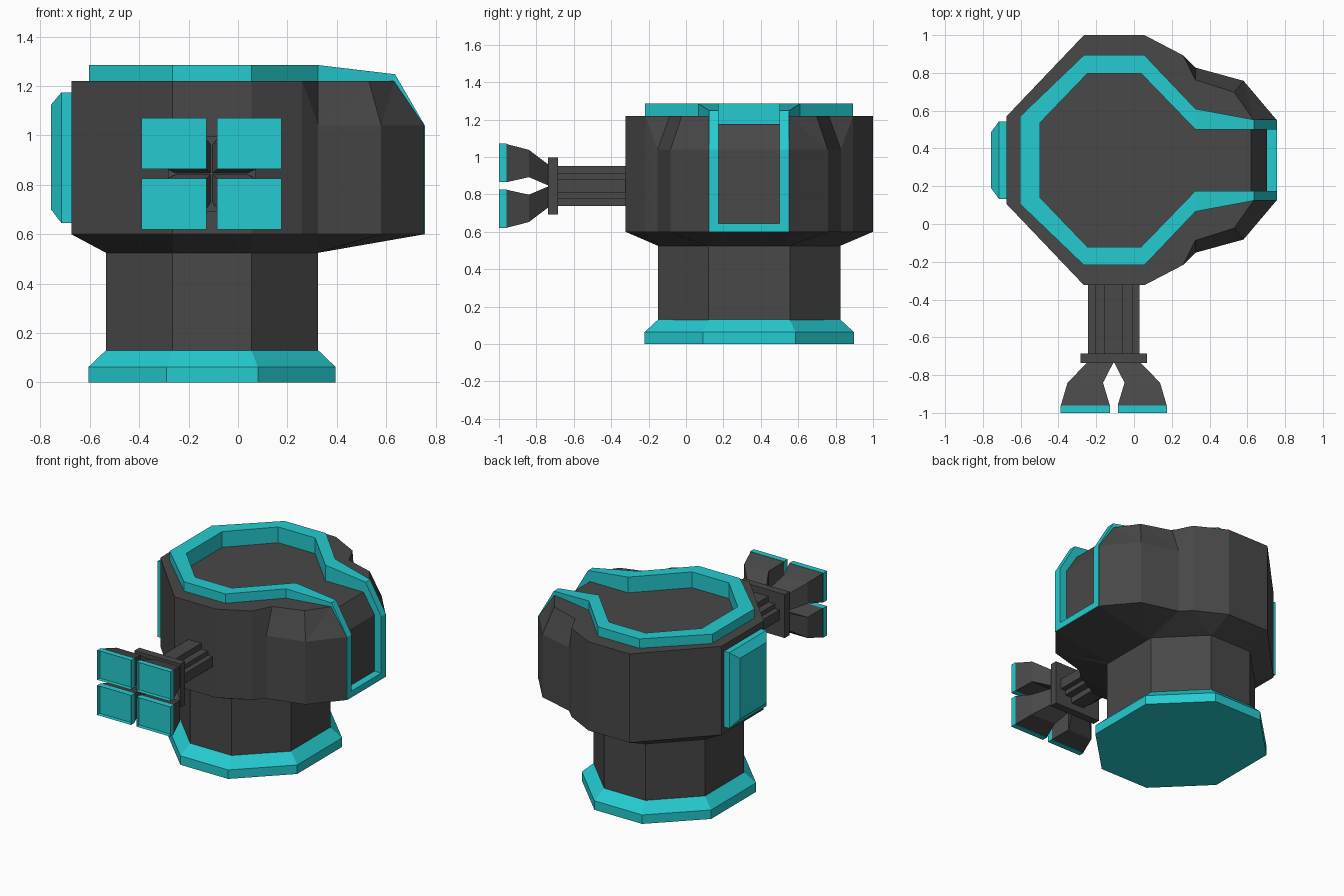
import bpy, bmesh

if "Cube" in bpy.data.objects:
    bpy.data.objects.remove(bpy.data.objects["Cube"])

CY = 0.338          # symmetry plane of turret (y)
GX, GZ = -0.107, 0.845   # gun axis


def material(name, rgb):
    m = bpy.data.materials.new(name)
    m.diffuse_color = (*rgb, 1)
    m.use_nodes = True
    m.node_tree.nodes["Principled BSDF"].inputs["Base Color"].default_value = m.diffuse_color
    return m


DARK = material("charcoal", (0.066, 0.065, 0.066))
TEAL = material("teal", (0.018, 0.60, 0.63))


def loft(name, rings, mats, loop=False, tri=False, rule=None, edit=None):
    """Skin a list of equal-length rings; cap the ends unless looped."""
    bm = bmesh.new()
    vs = [[bm.verts.new(p) for p in r] for r in rings]
    n = len(rings[0])
    pairs = list(zip(vs, vs[1:])) + ([(vs[-1], vs[0])] if loop else [])
    sides = [bm.faces.new((a[i], a[(i + 1) % n], b[(i + 1) % n], b[i]))
             for a, b in pairs for i in range(n)]
    if not loop:
        bm.faces.new(vs[0])
        end = bm.faces.new(vs[-1])
        if edit:
            edit(bm, end)
    if tri:
        bmesh.ops.triangulate(bm, faces=sides, quad_method='SHORT_EDGE')
    bmesh.ops.recalc_face_normals(bm, faces=bm.faces[:])
    if rule:
        for f in bm.faces:
            f.material_index = rule(f.calc_center_median())
    me = bpy.data.meshes.new(name)
    bm.to_mesh(me)
    bm.free()
    for m in mats:
        me.materials.append(m)
    ob = bpy.data.objects.new(name, me)
    bpy.context.collection.objects.link(ob)
    return ob


def sym(half, z):
    """Half outline of (x, distance from symmetry plane), mirrored to a ring."""
    return ([(x, CY - d, z) for x, d in half] +
            [(x, CY + d, z) for x, d in reversed(half)])


# base skirt
oct_base = [(-0.605, 0.248), (-0.29, 0.56), (0.08, 0.56), (0.395, 0.248)]
oct_col = [(-0.535, 0.216), (-0.265, 0.488), (0.055, 0.488), (0.325, 0.216)]
loft("base_skirt", [sym(oct_base, 0), sym(oct_base, 0.063), sym(oct_col, 0.13)], [TEAL])

# column and turret housing
col = oct_col[:3] + [(0.145, 0.398), (0.235, 0.308), (0.325, 0.218), (0.325, 0.19)]
hull = [(-0.675, 0.232), (-0.265, 0.662), (0.055, 0.662), (0.26, 0.555),
        (0.325, 0.49), (0.58, 0.42), (0.755, 0.213)]
top = hull[:4] + [(0.325, 0.425), (0.53, 0.36), (0.633, 0.213)]
housing = loft("turret_housing",
               [sym(col, 0.125), sym(col, 0.525), sym(hull, 0.6),
                sym(hull, 1.04), sym(top, 1.22)], [DARK], tri=True)

# cutters for the sunken deck and the recessed nose panel
deck = [(-0.507, 0.203), (-0.25, 0.465), (0.042, 0.465), (0.327, 0.167), (0.8, 0.166)]
nose = [(0.62, 1.1745), (0.705, 1.04), (0.705, 0.64), (0.8, 0.64), (0.8, 1.4), (0.62, 1.4)]
cutters = [loft("deck_cutter", [sym(deck, 1.175), sym(deck, 1.45)], [DARK]),
           loft("nose_cutter", [[(x, CY + s * 0.165, z) for x, z in nose]
                                for s in (-1, 1)], [DARK])]
bpy.context.view_layer.objects.active = housing
for c in cutters:
    mod = housing.modifiers.new("cut", 'BOOLEAN')
    mod.operation = 'DIFFERENCE'
    mod.solver = 'EXACT'
    mod.object = c
    bpy.ops.object.modifier_apply(modifier=mod.name)
for c in cutters:
    bpy.data.objects.remove(c, do_unlink=True)

# teal trim: one closed strip round the deck, down the nose and across its foot
trim = [((xo, do, z), (xi, di, z), (xi, di, 1.165), (xo, do, 1.165))
        for xo, do, xi, di, z in
        [(-0.603, 0.232, -0.498, 0.198, 1.285), (-0.265, 0.556, -0.247, 0.459, 1.285),
         (0.055, 0.556, 0.038, 0.459, 1.285), (0.325, 0.272, 0.325, 0.163, 1.285)]]
for xo, xi, zo, zi, zbo, zbi in [(0.636, 0.612, 1.248, 1.248, 1.165, 1.165),
                                 (0.757, 0.70, 1.04, 1.04, 1.02, 1.02),
                                 (0.757, 0.70, 0.6, 0.645, 0.6, 0.645)]:
    trim.append(((xo, 0.214, zo), (xo, 0.163, zi), (xi, 0.163, zbi), (xi, 0.214, zbo)))
rings = ([[(x, CY - d, z) for x, d, z in s] for s in trim] +
         [[(x, CY + d, z) for x, d, z in s] for s in reversed(trim)])
loft("deck_and_nose_trim", rings, [TEAL], loop=True)


def rect_x(x, hy, z0, z1):
    return [(x, CY - hy, z0), (x, CY + hy, z0), (x, CY + hy, z1), (x, CY - hy, z1)]


# bevelled plate on the left side
loft("side_plate", [rect_x(-0.66, 0.205, 0.645, 1.175), rect_x(-0.715, 0.205, 0.645, 1.175),
                    rect_x(-0.757, 0.148, 0.70, 1.125)], [TEAL])

# gun barrel with stepped cross section
q = [(0.137, 0.035), (0.1, 0.035), (0.1, 0.066), (0.05, 0.066), (0.05, 0.106)]
half = q + [(-x, z) for x, z in reversed(q)]
section = half + [(-x, -z) for x, z in half]
loft("gun_barrel", [[(GX + x, y, GZ + z) for x, z in section]
                    for y in (-0.30, -0.69)], [DARK])


def rect_y(y, x0, x1, z0, z1, sx=1, sz=1):
    return [(GX + sx * x, y, GZ + sz * z)
            for x, z in ((x0, z0), (x1, z0), (x1, z1), (x0, z1))]


# barrel collar
loft("barrel_collar", [rect_y(y, -0.177, 0.177, -0.152, 0.152)
                       for y in (-0.685, -0.737)], [DARK])


# four flared muzzles with recessed teal ends
def recess(bm, face):
    bmesh.ops.inset_region(bm, faces=[face], thickness=0.031)
    bmesh.ops.translate(bm, verts=face.verts[:], vec=(0, 0.03, 0))


for sx in (-1, 1):
    for sz in (-1, 1):
        stages = [(-0.73, 0.0, 0.137, 0.0, 0.11), (-0.84, 0.057, 0.245, 0.047, 0.193),
                  (-0.96, 0.021, 0.28, 0.02, 0.224), (-0.9605, 0.021, 0.283, 0.02, 0.226),
                  (-1.0, 0.021, 0.283, 0.02, 0.226)]
        loft("muzzle", [rect_y(*s, sx, sz) for s in stages], [DARK, TEAL],
             rule=lambda c: int(c.y < -0.96), edit=recess)
